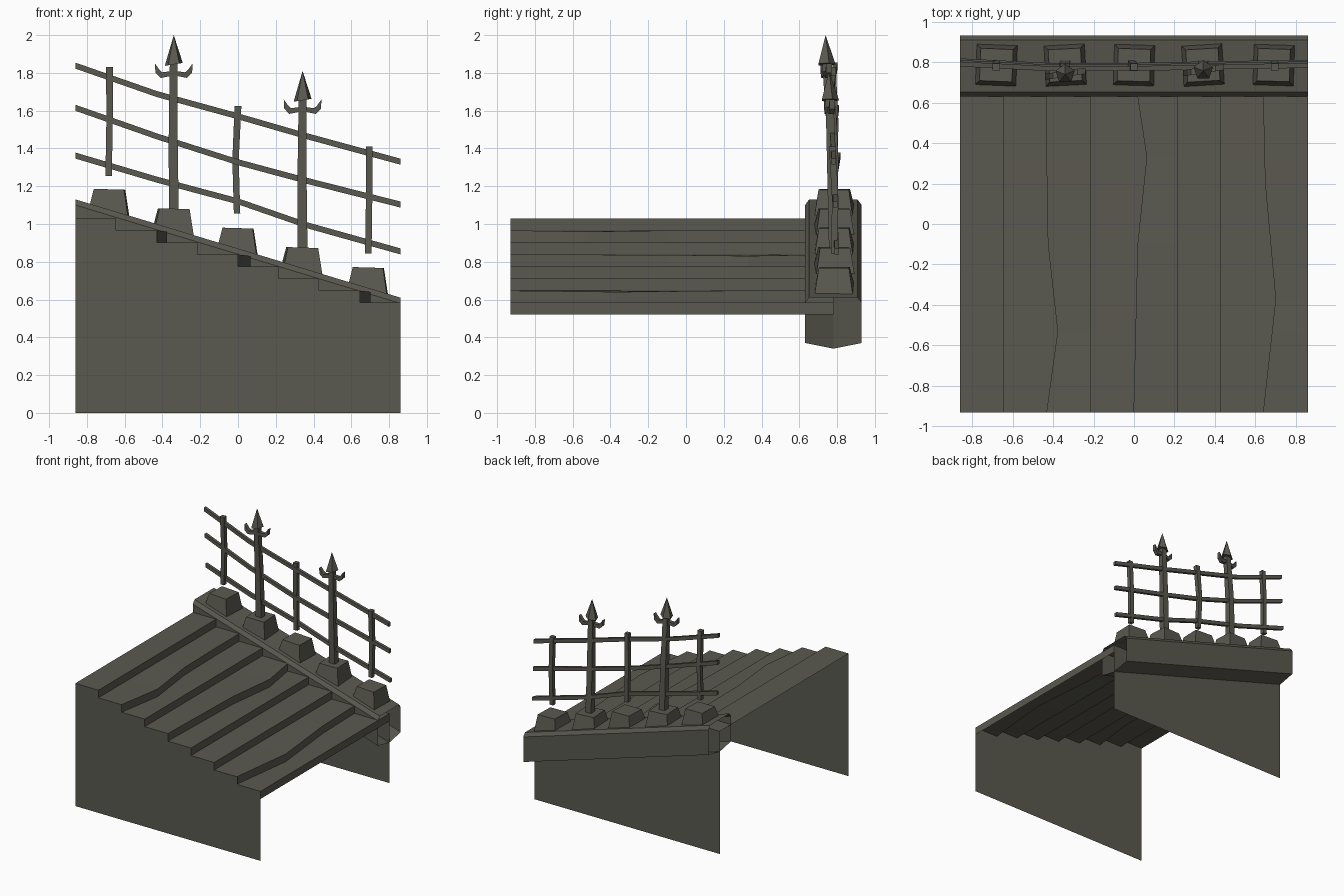
import bpy, bmesh, math

if "Cube" in bpy.data.objects:
    bpy.data.objects.remove(bpy.data.objects["Cube"])

stone = bpy.data.materials.new("dark_olive_grey")
stone.diffuse_color = (0.103, 0.100, 0.080, 1)
stone.use_nodes = True
stone.node_tree.nodes["Principled BSDF"].inputs["Base Color"].default_value = stone.diffuse_color


def make(name, verts, faces, recalc=True):
    me = bpy.data.meshes.new(name)
    me.from_pydata(verts, [], faces)
    if recalc:
        bm = bmesh.new()
        bm.from_mesh(me)
        bmesh.ops.recalc_face_normals(bm, faces=bm.faces)
        bm.to_mesh(me)
        bm.free()
    me.materials.append(stone)
    ob = bpy.data.objects.new(name, me)
    bpy.context.collection.objects.link(ob)
    return ob


def loft(name, rings, caps=True):
    """Skin a list of equal-length point rings."""
    n = len(rings[0])
    verts = [p for r in rings for p in r]
    faces = []
    for k in range(len(rings) - 1):
        for i in range(n):
            j = (i + 1) % n
            faces.append((k*n + i, k*n + j, (k+1)*n + j, (k+1)*n + i))
    if caps:
        faces += [tuple(range(n)), tuple(range((len(rings)-1)*n, len(rings)*n))]
    return make(name, verts, faces)


CORNERS = ((-1, -1), (1, -1), (1, 1), (-1, 1))


def post(name, path):
    # path entries: x, y, z, half width
    loft(name, [[(x + a*h, y + b*h, z) for a, b in CORNERS] for x, y, z, h in path])


def interp(pts, t):
    for (t0, v0), (t1, v1) in zip(pts, pts[1:]):
        if t <= t1:
            return v0 + (v1 - v0) * (t - t0) / (t1 - t0)
    return pts[-1][1]


X, RUN, RISE, TOP = 0.86, 0.215, 0.0638, 1.03
YF, YB = -0.93, 0.78


def line(x):
    # sloping top of the curb
    return 1.13 - (x + X) * 0.52 / 1.72


# Stairs: open sheet of treads and risers, three risers bulge from wear
wear = {
    2: [(-.93, 0), (-.53, .055), (-.1, .007), (.33, 0), (.78, 0)],
    4: [(-.93, 0), (-.1, .02), (.33, .065), (.63, .02), (.78, .01)],
    7: [(-.93, -.005), (-.37, .057), (.2, .005), (.63, -.005), (.78, -.005)],
}
ys = [YF, -.53, -.37, -.1, .2, .33, .63, YB]
profile = [(-X, TOP, 0)]
for i in range(1, 9):
    profile += [(-X + RUN*i, TOP - RISE*(i-1), i), (-X + RUN*i, TOP - RISE*i, i)]
verts, faces = [], []
for x, z, i in profile:
    for y in ys:
        b = interp(wear[i], y) if i in wear else 0
        verts.append((x + b, y, z - max(b, 0) * 0.12))
m = len(ys)
for i in range(len(profile) - 1):
    for j in range(m - 1):
        faces.append((i*m + j, (i+1)*m + j, (i+1)*m + j + 1, i*m + j + 1))
make("stair_steps", verts, faces, False)

# Thin side walls following the stair outline
for name, y in (("front_wall", YF), ("back_wall", YB)):
    w = [(-X, y, 0), (X, y, 0)] + [(px, y, pz) for px, pz, _ in reversed(profile[:-1])]
    f = tuple(range(len(w)))
    make(name, w, [f if y < 0 else f[::-1]], False)

# Sloping curb: open-ended tube with bevelled top and pointed underside
section = [(.63, -.24), (.63, -.03), (.652, 0), (.908, 0), (.93, -.03), (.93, -.24), (.78, -.27)]
loft("curb", [[(x, y, line(x) + dz) for y, dz in section] for x in (-X, X)], False)

# Plinths on the curb
for x, turn in ((-.68, -.04), (-.34, .05), (0, -.03), (.34, .06), (.69, -.03)):
    c, s = math.cos(turn), math.sin(turn)
    rings = []
    for h, level in ((.102, 0), (.08, 1)):
        ring = []
        for a, b in CORNERS:
            px, py = x + h*(a*c - b*s), .785 + h*(a*s + b*c)
            z = line(x) + .108 - .03*a*h if level else line(px) - .01
            ring.append((px, py, z))
        rings.append(ring)
    loft("plinth", rings)

# Plain railing posts
for x, z0, z1, k in ((-.685, 1.255, 1.83, .005), (-.005, 1.055, 1.625, -.008), (.69, .845, 1.41, .004)):
    post("rail_post", [(x, .785, z0, .017), (x + k, .79, (z0 + z1)/2, .017), (x + .005, .775, z1, .018)])

# Spear posts: shaft, hooked guard, pointed head
hook = [(.01, -.035), (.06, -.042), (.075, -.03), (.1, .005), (.097, -.045), (.07, -.072), (.01, -.06)]
for x, z0, zc, yt in ((-.34, 1.05, 1.845, .742), (.342, .86, 1.655, .76)):
    post("spear_shaft", [(x, .783, z0, .026), (x - .003, .772, (z0 + zc)/2, .024), (x, yt, zc + .01, .021)])
    for side in (-1, 1):
        loft("spear_hook", [[(x + side*a, yt + side*a*.15 + d, zc + b) for a, b in hook]
                            for d in (-.015, .015)])
    base = [(x + .05*math.cos(t), yt + .05*math.sin(t), zc + .008*math.cos(t))
            for t in (math.pi/2 + 2*math.pi*i/5 for i in range(5))]
    make("spear_head", base + [(x, yt - .003, 2.0 - (1.845 - zc))],
         [(i, (i+1) % 5, 5) for i in range(5)] + [(4, 3, 2, 1, 0)])

# Three bent rails
rails = {
    "top_rail": (1.838, 1.688, 1.57, 1.466, 1.33),
    "middle_rail": (1.615, 1.464, 1.327, 1.23, 1.103),
    "bottom_rail": (1.362, 1.235, 1.12, .995, .855),
}
for (name, zs), lean in zip(rails.items(), (0, .008, .016)):
    path = zip((-X, -.43, 0, .36, X), (.79, .768, .768, .775, .783), zs)
    loft(name, [[(x, y + lean + a*.012, z + b*.016) for a, b in CORNERS] for x, y, z in path])
